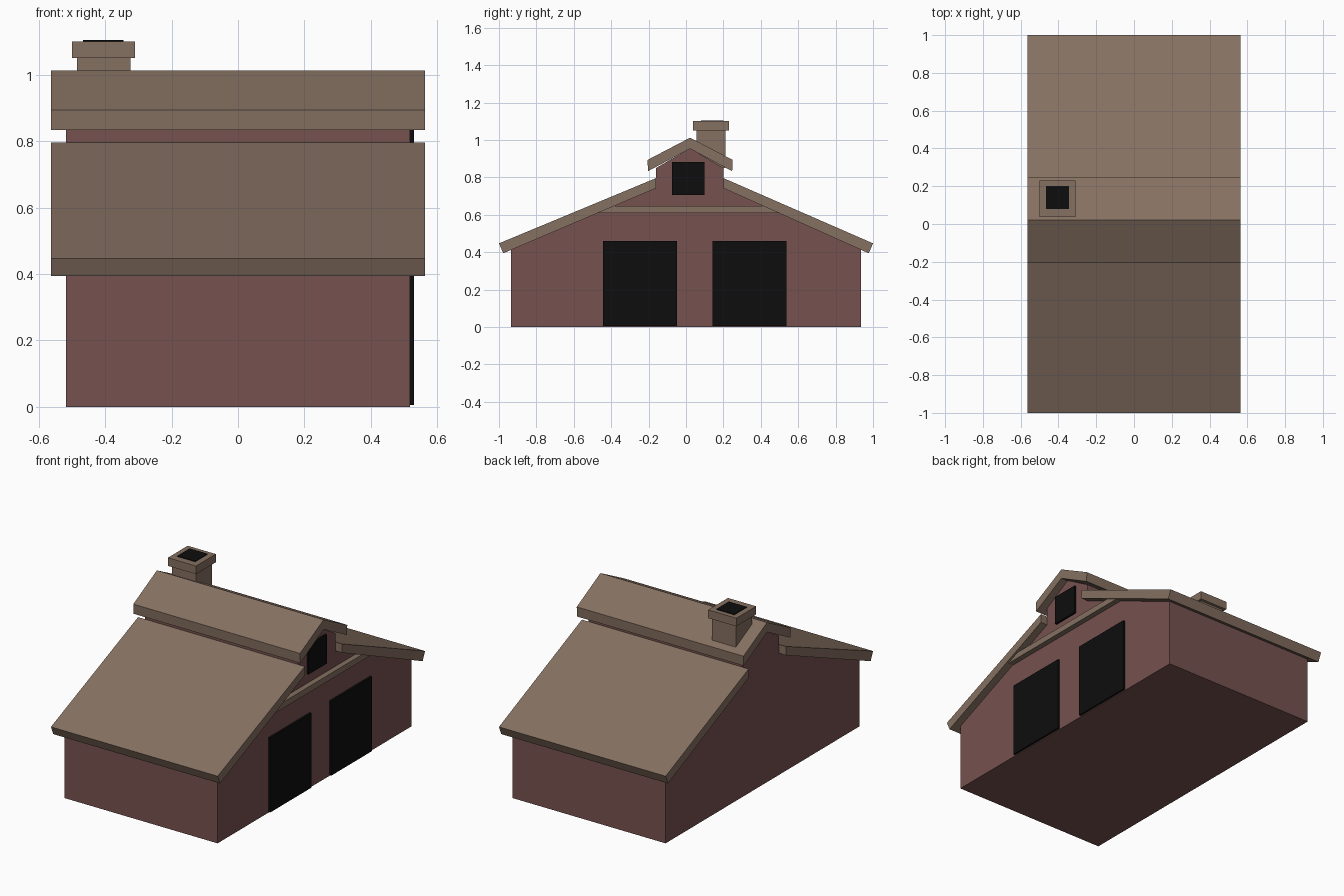
import bpy

if "Cube" in bpy.data.objects:
    bpy.data.objects.remove(bpy.data.objects["Cube"])

def material(name, rgb):
    m = bpy.data.materials.new(name)
    m.diffuse_color = (*rgb, 1)
    m.use_nodes = True
    m.node_tree.nodes["Principled BSDF"].inputs["Base Color"].default_value = m.diffuse_color
    return m

RED = material("red_wall", (0.18, 0.085, 0.078))
BROWN = material("brown_roof", (0.235, 0.162, 0.119))
BLACK = material("black_opening", (0.004, 0.004, 0.004))

def extrude_x(name, profile, x0, x1, mat):
    """Solid made by sweeping a (y, z) outline along x."""
    n = len(profile)
    verts = [(x, y, z) for x in (x0, x1) for y, z in profile]
    faces = [tuple(range(n))[::-1], tuple(range(n, 2 * n))]
    faces += [(i, (i + 1) % n, n + (i + 1) % n, n + i) for i in range(n)]
    mesh = bpy.data.meshes.new(name)
    mesh.from_pydata(verts, [], faces)
    mesh.materials.append(mat)
    ob = bpy.data.objects.new(name, mesh)
    bpy.context.collection.objects.link(ob)
    return ob

def box(name, x, y, z, mat):
    return extrude_x(name, [(y[0], z[0]), (y[1], z[0]), (y[1], z[1]), (y[0], z[1])], x[0], x[1], mat)

WALL_X, ROOF_X = 0.517, 0.563
RIDGE_Y = 0.022

# Walls: low barn body with a raised centre
extrude_x("barn_walls", [
    (-0.935, 0), (0.935, 0), (0.935, 0.422), (0.20, 0.75), (0.20, 0.85),
    (RIDGE_Y, 0.955), (-0.16, 0.85), (-0.16, 0.75), (-0.935, 0.422)],
    -WALL_X, WALL_X, RED)

# Lower roof slopes, butting against the raised centre
for side, s, inner in (("front", -1, -0.16), ("back", 1, 0.20)):
    profile = [(s * 1.0, 0.447), (s * 0.977, 0.394), (inner, 0.742), (inner, 0.796)]
    extrude_x(side + "_lower_roof", profile if s < 0 else profile[::-1], -ROOF_X, ROOF_X, BROWN)

# Upper gable roof
extrude_x("upper_roof", [
    (-0.206, 0.893), (-0.203, 0.833), (RIDGE_Y, 0.953), (0.247, 0.833),
    (0.25, 0.893), (RIDGE_Y, 1.012)], -ROOF_X, ROOF_X, BROWN)

# Ledge across the door end
extrude_x("door_ledge", [(-0.48, 0.61), (0.51, 0.61), (0.43, 0.647), (-0.39, 0.647)],
          WALL_X - 0.01, 0.55, BROWN)

# Doors and loft window
for name, y, z in (("front_door", (-0.445, -0.048), (0.005, 0.46)),
                   ("back_door", (0.142, 0.536), (0.005, 0.46)),
                   ("loft_window", (-0.075, 0.10), (0.706, 0.883))):
    box(name, (WALL_X - 0.01, 0.53), y, z, BLACK)

# Chimney
box("chimney_shaft", (-0.485, -0.324), (0.056, 0.212), (0.85, 1.05), BROWN)
box("chimney_cap", (-0.50, -0.31), (0.038, 0.229), (1.05, 1.10), BROWN)
box("chimney_opening", (-0.467, -0.345), (0.08, 0.20), (1.09, 1.104), BLACK)
